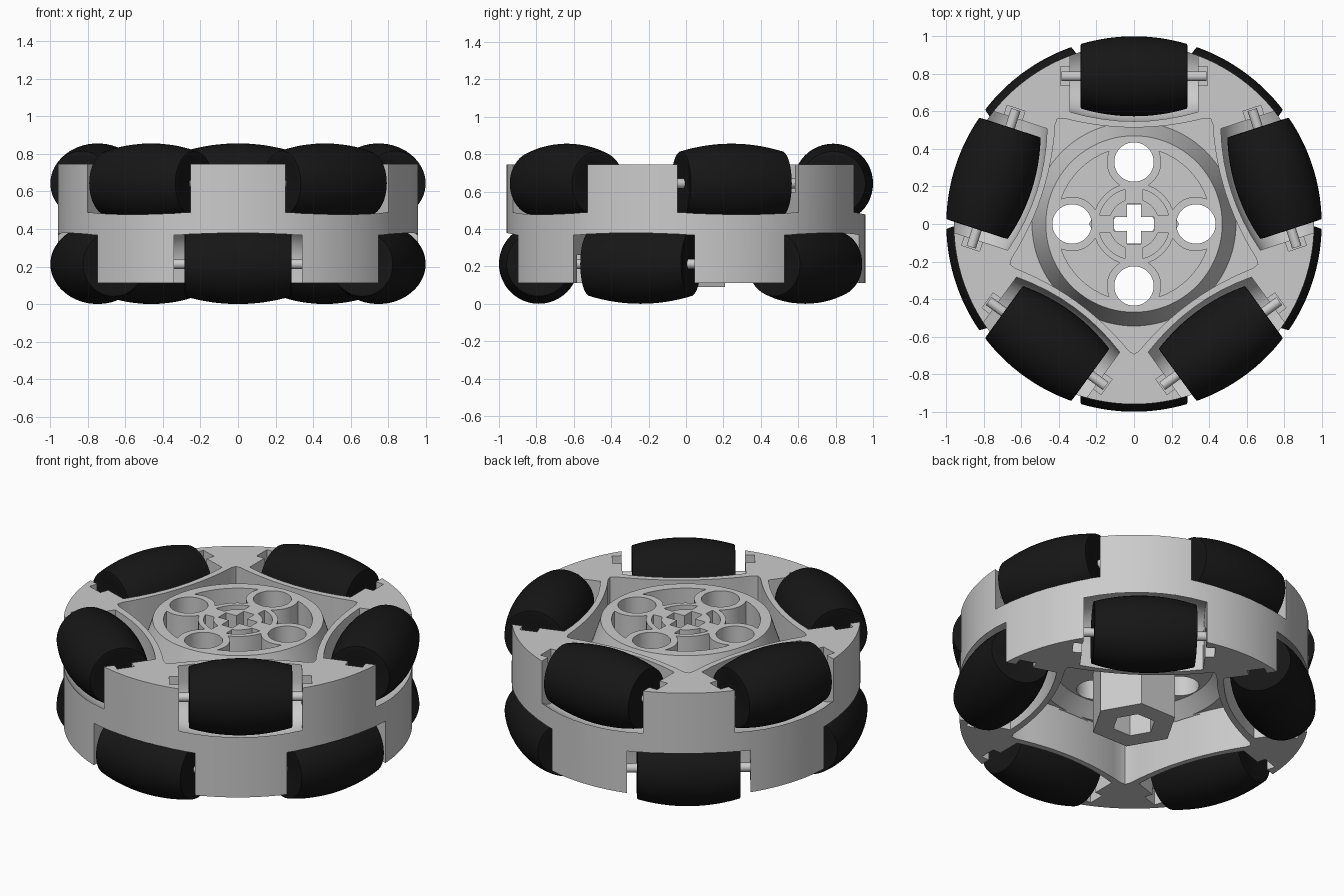
import bpy, bmesh
from math import sin, cos, pi, sqrt, acos, radians
from mathutils import Matrix, Vector

if "Cube" in bpy.data.objects:
    bpy.data.objects.remove(bpy.data.objects["Cube"])

RC, RZ = 0.787, 0.643          # roller axis radius and height (upper row)
UP = Matrix.Identity(4)
DOWN = Matrix.Translation((0, 0, 2 * 0.428)) @ Matrix.Rotation(pi, 4, 'X')


def make(name, bm, mat=None):
    bmesh.ops.recalc_face_normals(bm, faces=bm.faces[:])
    me = bpy.data.meshes.new(name)
    bm.to_mesh(me)
    bm.free()
    ob = bpy.data.objects.new(name, me)
    bpy.context.scene.collection.objects.link(ob)
    if mat:
        me.materials.append(mat)
    return ob


def prism(bm, pts, z0, z1, s0=1.0, s1=1.0):
    """Vertical prism (or taper) from a plan outline."""
    a = [bm.verts.new((x * s0, y * s0, z0)) for x, y in pts]
    b = [bm.verts.new((x * s1, y * s1, z1)) for x, y in pts]
    n = len(pts)
    bm.faces.new(a[::-1])
    bm.faces.new(b)
    for i in range(n):
        bm.faces.new((a[i], a[(i + 1) % n], b[(i + 1) % n], b[i]))


def circle(r, n, cx=0, cy=0):
    return [(cx + r * cos(2 * pi * i / n), cy + r * sin(2 * pi * i / n)) for i in range(n)]


def lathe_x(bm, prof, n=48):
    """Turn (x, radius) points about the roller axis."""
    rings = [[bm.verts.new((x, RC + r * cos(2 * pi * i / n), RZ + r * sin(2 * pi * i / n)))
              for i in range(n)] for x, r in prof]
    for a, b in zip(rings, rings[1:]):
        for i in range(n):
            bm.faces.new((a[i], a[(i + 1) % n], b[(i + 1) % n], b[i]))
    bm.faces.new(rings[0])
    bm.faces.new(rings[-1][::-1])


def five(build, flip):
    """Five copies around the axle; flip gives the lower row."""
    bm = bmesh.new()
    for k in range(5):
        part = bmesh.new()
        build(part)
        bmesh.ops.recalc_face_normals(part, faces=part.faces[:])
        part.transform(flip @ Matrix.Rotation(2 * pi * k / 5, 4, 'Z'))
        me = bpy.data.meshes.new("tmp")
        part.to_mesh(me)
        part.free()
        bm.from_mesh(me)
        bpy.data.meshes.remove(me)
    return bm


def combine(ob, bm, op='DIFFERENCE'):
    tool = make("helper", bm)
    tool.hide_render = True
    m = ob.modifiers.new("b", 'BOOLEAN')
    m.operation, m.object, m.solver = op, tool, 'EXACT'
    dg = bpy.context.evaluated_depsgraph_get()
    new = bpy.data.meshes.new_from_object(ob.evaluated_get(dg))
    ob.modifiers.clear()
    ob.data = new
    bpy.data.objects.remove(tool)


def solid(*args, **kw):
    bm = bmesh.new()
    prism(bm, *args, **kw)
    return bm


def smooth(ob, deg=30):
    bpy.ops.object.select_all(action='DESELECT')
    ob.select_set(True)
    bpy.context.view_layer.objects.active = ob
    bpy.ops.object.shade_smooth_by_angle(angle=radians(deg))


# Roller pocket: barrel swept upward
def pocket(bm):
    xs = [-0.34 + 0.68 * i / 8 for i in range(9)]
    lathe_x(bm, [(x, 0.24 - 0.05 * (x / 0.34) ** 2) for x in xs], 40)
    lo = [v.co.copy() for v in bm.verts]
    bm.clear()
    for c in lo:
        bm.verts.new(c)
        bm.verts.new(c + Vector((0, 0, 0.5)))
    r = bmesh.ops.convex_hull(bm, input=bm.verts[:])
    bmesh.ops.delete(bm, geom=[v for v in bm.verts if not v.link_faces], context='VERTS')


# Open slot that holds both ends of a pin
def slot(bm):
    prism(bm, [(-0.392, 0.738), (0.392, 0.738), (0.392, 0.838), (-0.392, 0.838)], 0.595, 1.1)


# Five-pointed recess with concave sides and rounded tips
def star():
    tips = [Vector((0.71 * cos(-pi / 2 + 2 * pi * k / 5), 0.71 * sin(-pi / 2 + 2 * pi * k / 5)))
            for k in range(5)]
    pts = []
    for a, b in zip(tips, tips[1:] + tips[:1]):
        inward = -(a + b).normalized()
        pts.append(tuple(a * 0.977))
        for i in range(13):
            t = 0.05 + 0.9 * i / 12
            pts.append(tuple(a.lerp(b, t) + inward * 0.06 * 4 * t * (1 - t)))
    return pts


# Wheel body
body = make("wheel_body", solid(circle(0.96, 160), 0.112, 0.745))
for flip in (UP, DOWN):
    combine(body, five(pocket, flip))
    recess = solid(star(), 0.52 if flip is UP else 0.466, 1.2)
    recess.transform(flip)
    combine(body, recess)
    combine(body, five(slot, flip))
combine(body, solid(circle(1, 96), 0.38, 0.46, s0=0.53, s1=0.44))

# Raised hub and hexagonal boss
combine(body, solid(circle(1, 96), 0.50, 0.745, s0=0.55, s1=0.47), 'UNION')
combine(body, solid(circle(0.24, 6), 0.09, 0.49), 'UNION')
combine(body, solid(circle(0.12, 6), 0.0, 0.47))

# Cross axle hole
w, e = 0.036, 0.106
combine(body, solid([(e, -w), (e, w), (w, w), (w, e), (-w, e), (-w, w), (-e, w), (-e, -w),
                     (-w, -w), (-w, -e), (w, -e), (w, -w)], 0.42, 1.0))

# Four round holes
bm = bmesh.new()
for k in range(4):
    prism(bm, circle(0.105, 40, 0.33 * cos(k * pi / 2), 0.33 * sin(k * pi / 2)), 0.452, 1.0)
combine(body, bm)

# Blind wells between the holes, and small ones around the axle
bm = bmesh.new()
radii = [0.22 + 0.19 * i / 8 for i in range(9)]
low = [(r, acos((r * r + 0.33 ** 2 - 0.145 ** 2) / (2 * r * 0.33))) for r in radii]
outer = [(0.41, low[-1][1] + (pi / 2 - 2 * low[-1][1]) * i / 8) for i in range(1, 8)]
inner = [(0.22, pi / 2 - low[0][1] - (pi / 2 - 2 * low[0][1]) * i / 6) for i in range(1, 6)]
well = low + outer + [(r, pi / 2 - t) for r, t in low[::-1]] + inner
small = [(0.19, radians(15 + 10 * i)) for i in range(7)] + \
        [(0.135, radians(70 - 10 * i)) for i in range(6)]
for k in range(4):
    for shape in (well, small):
        prism(bm, [(r * cos(t + k * pi / 2), r * sin(t + k * pi / 2)) for r, t in shape], 0.58, 1.0)
combine(body, bm)
smooth(body)

# Rollers and pins
black = bpy.data.materials.new("black_rubber")
black.diffuse_color = (0.008, 0.008, 0.008, 1)
black.use_nodes = True
black.node_tree.nodes["Principled BSDF"].inputs["Base Color"].default_value = black.diffuse_color


def roller(bm):
    xs = [-0.283 + 0.566 * i / 16 for i in range(17)]
    prof = [(x, sqrt(0.998 - x * x) - RC + 0.001) for x in xs]
    lathe_x(bm, [(-0.27, 0.1), (-0.285, 0.155)] + prof + [(0.285, 0.155), (0.27, 0.1)])


def pin(bm):
    lathe_x(bm, [(-0.385, 0.026), (0.385, 0.026)], 20)


for row, flip in (("upper", UP), ("lower", DOWN)):
    smooth(make(row + "_rollers", five(roller, flip), black), 40)
    smooth(make(row + "_pins", five(pin, flip)))
